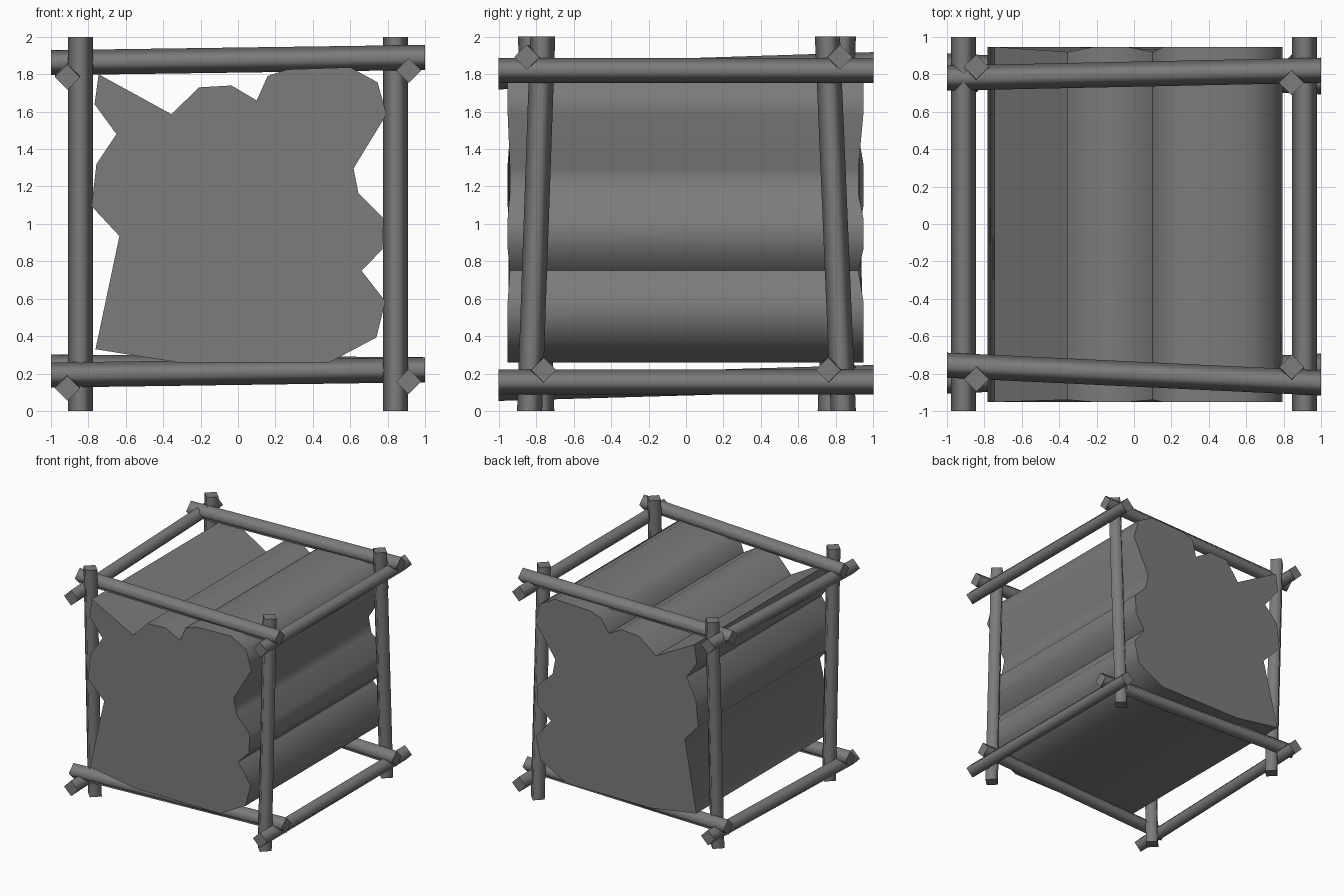
import bpy
import bmesh
import math
from mathutils import Vector

cube = bpy.data.objects.get("Cube")
if cube:
    bpy.data.objects.remove(cube, do_unlink=True)

grey = bpy.data.materials.new("dark grey")
grey.use_nodes = True
colour = (0.2, 0.2, 0.2, 1)
grey.diffuse_color = colour
grey.node_tree.nodes["Principled BSDF"].inputs["Base Color"].default_value = colour


def prism(name, start, end):
    """Join two matching rings of points into a capped solid."""
    bm = bmesh.new()
    a = [bm.verts.new(p) for p in start]
    b = [bm.verts.new(p) for p in end]
    n = len(a)
    for i in range(n):
        j = (i + 1) % n
        bm.faces.new((a[i], a[j], b[j], b[i])).smooth = True
    bm.faces.new(a[::-1])
    bm.faces.new(b)
    bmesh.ops.recalc_face_normals(bm, faces=bm.faces)
    mesh = bpy.data.meshes.new(name)
    bm.to_mesh(mesh)
    bm.free()
    mesh.materials.append(grey)
    obj = bpy.data.objects.new(name, mesh)
    bpy.context.collection.objects.link(obj)
    return obj


def pole(name, axis, start, end, radius=0.067):
    """Four-sided pole whose ends are cut square to the given axis."""
    def ring(centre):
        points = []
        for k in range(4):
            p = Vector(centre)
            p[(axis + 1) % 3] += radius * math.cos(k * math.pi / 2)
            p[(axis + 2) % 3] += radius * math.sin(k * math.pi / 2)
            points.append(p)
        return points
    return prism(name, ring(start), ring(end))


# Upright posts: side, y at the foot, y at the top
for name, x, foot, top in (
        ("front_left_post", 0.843, -0.835, -0.765),
        ("back_left_post", 0.843, 0.84, 0.755),
        ("front_right_post", -0.843, -0.77, -0.83),
        ("back_right_post", -0.843, 0.77, 0.84)):
    pole(name, 2, (x, foot, 0), (x, top, 2))

# Side rails: z at the front, z at the back
for name, x, front, back in (
        ("upper_left_rail", 0.912, 1.82, 1.82),
        ("lower_left_rail", 0.912, 0.157, 0.157),
        ("upper_right_rail", -0.912, 1.785, 1.85),
        ("lower_right_rail", -0.912, 0.122, 0.18)):
    pole(name, 1, (x, -1, front), (x, 1, back))

# Cross rails: (y, z) at each end
for name, right, left in (
        ("upper_front_rail", (-0.755, 1.862), (-0.85, 1.89)),
        ("upper_back_rail", (0.78, 1.862), (0.822, 1.89)),
        ("lower_front_rail", (-0.84, 0.192), (-0.76, 0.22)),
        ("lower_back_rail", (0.845, 0.235), (0.76, 0.22))):
    pole(name, 0, (-1, *right), (1, *left))

# Ragged body outline (x, z), extruded from front to back
outline = [Vector(p) for p in (
    (-.745, 1.8), (-.767, 1.64), (-.65, 1.48), (-.757, 1.32), (-.783, 1.095),
    (-.634, .935), (-.762, .33), (-.325, .26), (.49, .26), (.74, .393),
    (.788, .586), (.66, .75), (.773, .864), (.778, 1.03), (.644, 1.163),
    (.618, 1.297), (.794, 1.586), (.746, 1.757), (.6, 1.837), (.265, 1.826),
    (.158, 1.79), (.1, 1.66), (-.035, 1.74), (-.21, 1.73), (-.355, 1.586))]

front_ring, back_ring, sharp = [], [], []
for i, p in enumerate(outline):
    before = p - outline[i - 1]
    after = outline[(i + 1) % len(outline)] - p
    # Notches sit slightly further in than the outer corners
    notch = before.x * after.y - before.y * after.x < 0
    front_ring.append((p.x, -0.94 if notch else -0.952, p.y))
    back_ring.append((p.x, 0.92 if notch else 0.947, p.y))

body = prism("ragged_body", front_ring, back_ring)

# Smooth rolling sides with creases at the tight corners and the end caps
bpy.ops.object.select_all(action='DESELECT')
body.select_set(True)
bpy.context.view_layer.objects.active = body
bpy.ops.object.shade_smooth_by_angle(angle=math.radians(62))
